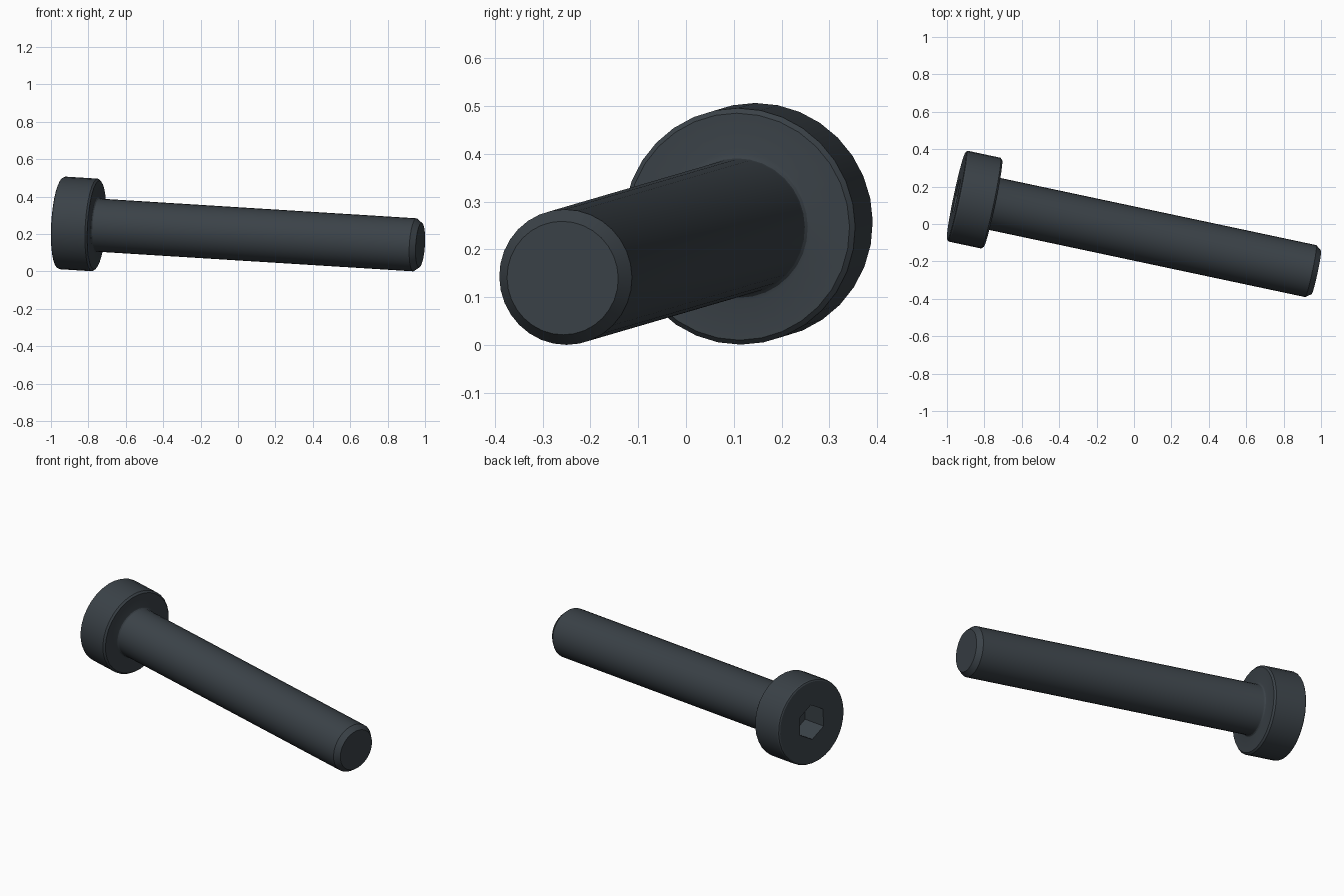
import bpy, bmesh, math
from mathutils import Vector, Matrix

cube = bpy.data.objects.get("Cube")
if cube:
    bpy.data.objects.remove(cube)

SEGMENTS = 32
HEAD_R, HEAD_H = 0.248, 0.199
SHANK_R, LENGTH = 0.142, 1.971
FILLET, CHAMFER, TIP_R = 0.014, 0.03, 0.119
HEX_R, HEX_DEPTH = 0.102, 0.15
AXIS = Vector((1.915, -0.407, -0.119)).normalized()

bm = bmesh.new()


def ring(radius, z, count, turn=0.0):
    return [bm.verts.new((radius * math.cos(turn + math.tau * i / count),
                          radius * math.sin(turn + math.tau * i / count), z))
            for i in range(count)]


def bridge(a, b):
    for i in range(len(a)):
        j = (i + 1) % len(a)
        bm.faces.new((a[i], a[j], b[j], b[i]))


def loop_edges(loop):
    return [bm.edges.get((loop[i - 1], loop[i])) for i in range(len(loop))]


# Turned profile from the head face to the tip (radius, distance along axis)
profile = [(HEAD_R - 0.012, 0), (HEAD_R - 0.004, 0.004), (HEAD_R, 0.012),
           (HEAD_R, HEAD_H - 0.01), (HEAD_R - 0.01, HEAD_H)]
for k in range(4):
    a = math.radians(30 * k)
    profile.append((SHANK_R + FILLET * (1 - math.sin(a)),
                    HEAD_H + FILLET * (1 - math.cos(a))))
profile += [(SHANK_R, LENGTH - CHAMFER), (TIP_R, LENGTH)]

rings = [ring(r, z, SEGMENTS) for r, z in profile]
for a, b in zip(rings, rings[1:]):
    bridge(a, b)
bm.faces.new(rings[-1])

# Hexagonal socket sunk into the head
rim = ring(HEX_R, 0, 6)
floor = ring(HEX_R, HEX_DEPTH, 6)
bridge(rim, floor)
bm.faces.new(floor)
bmesh.ops.triangle_fill(bm, use_beauty=True,
                        edges=loop_edges(rings[0]) + loop_edges(rim))
bmesh.ops.recalc_face_normals(bm, faces=bm.faces)

# Tilt the axis, then centre the bolt and rest it on the ground
side = AXIS.cross(Vector((0, 0, 1))).normalized()
up = side.cross(AXIS)
bm.transform(Matrix((up, side, AXIS)).transposed().to_4x4())
lo = [min(v.co[i] for v in bm.verts) for i in range(3)]
hi = [max(v.co[i] for v in bm.verts) for i in range(3)]
offset = Vector((-(lo[0] + hi[0]) / 2, -(lo[1] + hi[1]) / 2, -lo[2]))
bmesh.ops.translate(bm, verts=bm.verts, vec=offset)

mesh = bpy.data.meshes.new("socket_bolt")
bm.to_mesh(mesh)
bm.free()
bolt = bpy.data.objects.new("socket_bolt", mesh)
bpy.context.collection.objects.link(bolt)

# Dark steel finish
steel = bpy.data.materials.new("dark_steel")
steel.use_nodes = True
color = (0.043, 0.054, 0.064, 1)
steel.diffuse_color = color
steel.node_tree.nodes["Principled BSDF"].inputs["Base Color"].default_value = color
mesh.materials.append(steel)

bpy.context.view_layer.objects.active = bolt
bolt.select_set(True)
bpy.ops.object.shade_smooth_by_angle(angle=math.radians(25))
